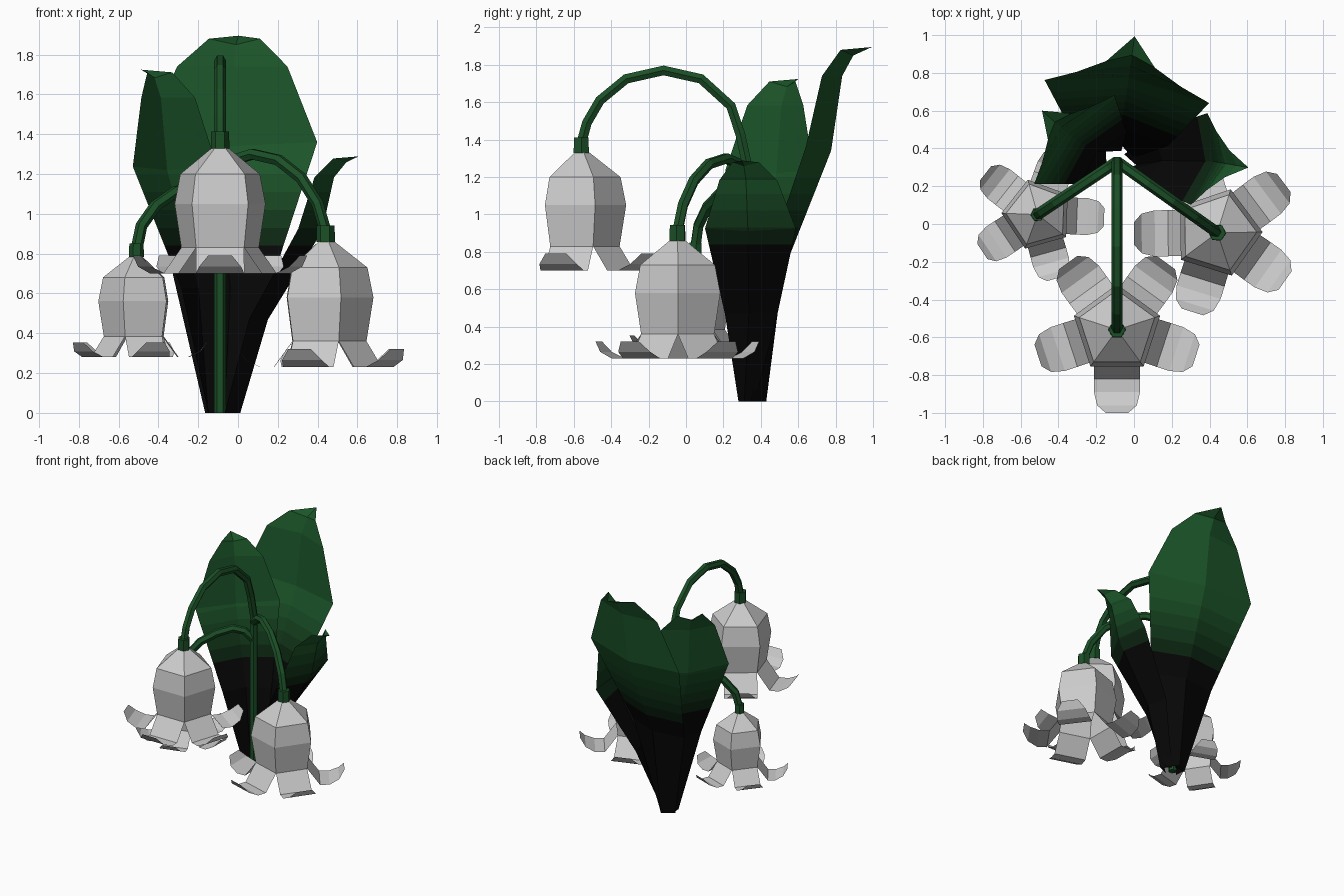
import bpy, bmesh
from math import sin, cos, radians, pi
from mathutils import Vector, Matrix

if "Cube" in bpy.data.objects:
    bpy.data.objects.remove(bpy.data.objects["Cube"])

AXIS = Vector((-0.09, 0.33, 0))


def material(name, rgb):
    m = bpy.data.materials.new(name)
    m.diffuse_color = (*rgb, 1)
    m.use_nodes = True
    m.node_tree.nodes["Principled BSDF"].inputs["Base Color"].default_value = m.diffuse_color
    return m


# leaf colours fade from black at the base to green
FULL = Vector((0.011, 0.09, 0.022))
BLACK = Vector((0.002, 0.002, 0.002))
BANDS = [0.84, 0.93, 1.02, 1.11, 1.20]
LEAF = [material(f"leaf_green_{i}", BLACK.lerp(FULL, i / 5)) for i in range(6)]
STEM = material("stem_green", (0.011, 0.08, 0.02))
PETAL = material("petal_white", (0.8, 0.8, 0.8))


def finish(bm, name, mats):
    me = bpy.data.meshes.new(name)
    bm.to_mesh(me)
    bm.free()
    for m in mats:
        me.materials.append(m)
    ob = bpy.data.objects.new(name, me)
    bpy.context.collection.objects.link(ob)
    return ob


def tube(name, points, radius):
    cu = bpy.data.curves.new(name, 'CURVE')
    cu.dimensions = '3D'
    cu.bevel_depth, cu.bevel_resolution, cu.use_fill_caps = radius, 1, True
    sp = cu.splines.new('POLY')
    sp.use_smooth = False
    sp.points.add(len(points) - 1)
    for p, co in zip(sp.points, points):
        p.co = (*co, 1)
    tmp = bpy.data.objects.new(name + "_path", cu)
    bpy.context.collection.objects.link(tmp)
    bpy.context.view_layer.update()
    me = bpy.data.meshes.new_from_object(
        tmp.evaluated_get(bpy.context.evaluated_depsgraph_get()))
    bpy.data.objects.remove(tmp)
    me.name = name
    me.materials.clear()
    me.materials.append(STEM)
    ob = bpy.data.objects.new(name, me)
    bpy.context.collection.objects.link(ob)


def polar(angle, d, z):
    a = radians(angle)
    return AXIS + Vector((d * cos(a), d * sin(a), z))


# bell ring: (z, radius); petal row: (distance, z, half width)
BELL = [(0, 0.045), (-0.13, 0.21), (-0.28, 0.24), (-0.50, 0.205)]
PETAL_ROWS = [(0.26, -0.63, 0.122), (0.33, -0.63, 0.122),
              (0.40, -0.595, 0.105), (0.44, -0.54, 0.06)]


def flower(name, angle, d, top, s):
    place = (Matrix.Translation(polar(angle, d, top))
             @ Matrix.Rotation(radians(angle), 4, 'Z') @ Matrix.Scale(s, 4))
    # five-sided open bell
    bm = bmesh.new()
    rings = [[bm.verts.new((r * cos(pi / 5 + k * 2 * pi / 5),
                            r * sin(pi / 5 + k * 2 * pi / 5), z)) for k in range(5)]
             for z, r in BELL]
    bm.faces.new(rings[0])
    for a, b in zip(rings, rings[1:]):
        for k in range(5):
            bm.faces.new((a[k], b[k], b[(k + 1) % 5], a[(k + 1) % 5]))
    # curled petals grow from each lower bell edge
    for k in range(5):
        rot = Matrix.Rotation(k * 2 * pi / 5, 3, 'Z')
        prev = (rings[-1][(k - 1) % 5], rings[-1][k])
        for r, z, w in PETAL_ROWS:
            row = [bm.verts.new(rot @ Vector((r, t * w, z))) for t in (-1, 1)]
            bm.faces.new((prev[0], row[0], row[1], prev[1]))
            prev = row
    bm.transform(place)
    bmesh.ops.recalc_face_normals(bm, faces=bm.faces)
    finish(bm, name + "_bell", [PETAL])
    # calyx cap
    bm = bmesh.new()
    bmesh.ops.create_cone(bm, cap_ends=True, segments=6, radius1=0.047, radius2=0.045,
                          depth=0.085, matrix=Matrix.Translation((0, 0, 0.04)))
    bm.transform(place)
    finish(bm, name + "_calyx", [STEM])


# leaf row: (mid z, mid distance, edge z, edge distance, half width)
LEAF_ROWS = [(0, 0.10, 0, 0.03, 0.08), (0.69, 0.19, 0.69, 0.12, 0.255),
             (1.34, 0.45, 1.36, 0.375, 0.44), (1.74, 0.51, 1.74, 0.44, 0.28),
             (1.85, 0.57, 1.88, 0.52, 0.13)]
TIP = (1.895, 0.67)


def leaf(name, angle, sz, sd, sw, lean=0, shift=0):
    """lean moves the blade outward, shift moves it sideways."""
    side = Vector((-sin(radians(angle)), cos(radians(angle)), 0))
    bm = bmesh.new()
    prev = None
    for mz, md, ez, ed, w in LEAF_ROWS:
        out = lean if mz else 0
        off = side * shift * min(1, mz / 1.3)
        mid = polar(angle, max(md * sd, 0.08) + out, mz * sz) + off
        edge = polar(angle, ed * sd + out, ez * sz) + off
        row = [bm.verts.new(p) for p in (edge - side * w * sw, mid, edge + side * w * sw)]
        if prev:
            for i in (0, 1):
                bm.faces.new((prev[i], prev[i + 1], row[i + 1], row[i]))
        prev = row
    tip = bm.verts.new(polar(angle, TIP[1] * sd, TIP[0] * sz) + side * shift)
    for i in (0, 1):
        bm.faces.new((prev[i], prev[i + 1], tip))
    # cut into colour bands by height
    for z in BANDS:
        bmesh.ops.bisect_plane(bm, geom=bm.verts[:] + bm.edges[:] + bm.faces[:],
                               plane_co=(0, 0, z), plane_no=(0, 0, 1))
    for f in bm.faces:
        f.material_index = sum(f.calc_center_median().z > z for z in BANDS)
    finish(bm, name, LEAF)


# leaves wrapped round the stem
leaf("back_leaf", 82, 1.0, 1.0, 1.0)
leaf("left_leaf", 138, 0.91, 0.71, 0.72, -0.02, 0.065)
leaf("right_leaf", -10, 0.68, 1.03, 0.56, 0.04, 0.09)

# main stem runs straight into the tallest arch
front = [(0, 0), (0, 1.25), (0.04, 1.43), (0.09, 1.58), (0.25, 1.725), (0.45, 1.77),
         (0.65, 1.725), (0.79, 1.61), (0.86, 1.49), (0.89, 1.38)]
left = [(0, 1.06), (0.07, 1.13), (0.15, 1.15), (0.27, 1.11),
        (0.39, 1.04), (0.475, 0.94), (0.505, 0.82)]
right = [(0, 1.2), (0.1, 1.275), (0.2, 1.3), (0.36, 1.27),
         (0.5, 1.18), (0.6, 1.05), (0.65, 0.91)]
for name, angle, path, top, s in (("front", -90, front, 1.33, 1.0),
                                  ("left", 213.7, left, 0.785, 0.8),
                                  ("right", -35.3, right, 0.86, 1.0)):
    tube(name + "_stem", [polar(angle, d, z) for d, z in path], 0.03)
    flower(name + "_flower", angle, path[-1][0], top, s)
